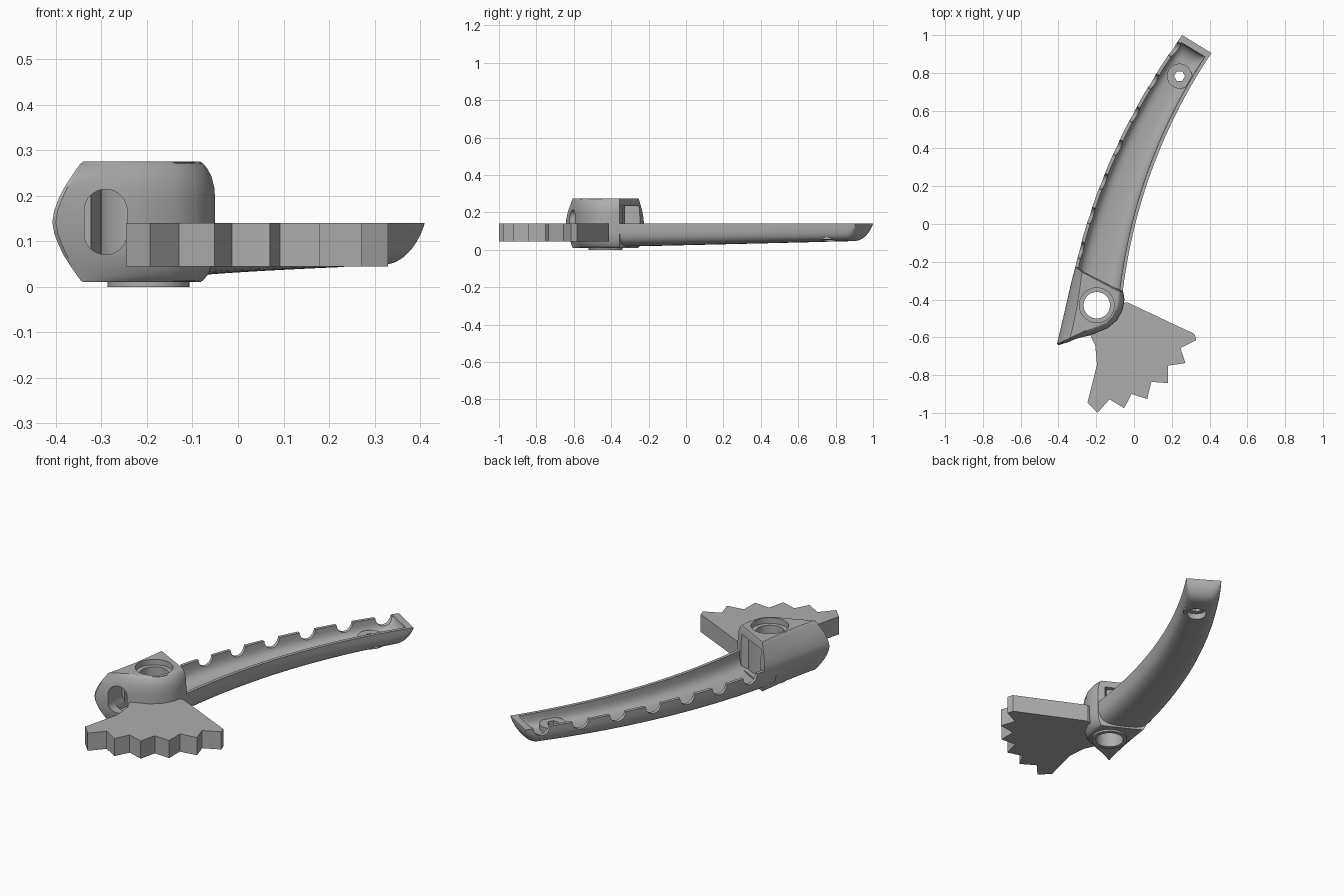
import bpy, bmesh, math
from mathutils import Vector

if "Cube" in bpy.data.objects:
    bpy.data.objects.remove(bpy.data.objects["Cube"])

RIM, PIVOT, PEG = 0.14, (-0.197, -0.43), (0.241, 0.783)

grey = bpy.data.materials.new("plain_grey")
grey.use_nodes = True
grey.diffuse_color = (0.42, 0.42, 0.42, 1)
grey.node_tree.nodes["Principled BSDF"].inputs["Base Color"].default_value = (0.42, 0.42, 0.42, 1)


def loft(name, rings):
    """Closed solid through a list of equally long point rings."""
    bm = bmesh.new()
    vs = [[bm.verts.new(p) for p in ring] for ring in rings]
    n = len(vs[0])
    for a, b in zip(vs, vs[1:]):
        for i in range(n):
            j = (i + 1) % n
            bm.faces.new((a[i], a[j], b[j], b[i]))
    bm.faces.new(vs[0])
    bm.faces.new(vs[-1])
    bmesh.ops.recalc_face_normals(bm, faces=bm.faces)
    mesh = bpy.data.meshes.new(name)
    bm.to_mesh(mesh)
    bm.free()
    mesh.materials.append(grey)
    obj = bpy.data.objects.new(name, mesh)
    bpy.context.collection.objects.link(obj)
    return obj


def prism(name, outline, z0, z1):
    return loft(name, [[(x, y, z) for x, y in outline] for z in (z0, z1)])


def cylinder(name, centre, r, z0, z1, sides=48):
    ring = [(centre[0] + r * math.cos(k * math.tau / sides),
             centre[1] + r * math.sin(k * math.tau / sides)) for k in range(sides)]
    return prism(name, ring, z0, z1)


def cut(obj, *cutters):
    for c in cutters:
        m = obj.modifiers.new("cut", 'BOOLEAN')
        m.operation, m.solver, m.object = 'DIFFERENCE', 'EXACT', c
        bpy.context.view_layer.objects.active = obj
        bpy.ops.object.modifier_apply(modifier=m.name)
        bpy.data.objects.remove(c)


def bezier(p, t):
    a, b, c = (Vector(q) for q in p)
    return a * (1 - t) ** 2 + b * 2 * t * (1 - t) + c * t * t


# Curved handle edges
LEFT = ((-0.31, -0.225), (-0.165, 0.415), (0.255, 1.0))
RIGHT = ((-0.06, -0.36), (0.025, 0.33), (0.41, 0.905))


def trough(name, t0, t1, inset, floor, lift):
    """Round-bottomed bar along the handle, with a rounded tip."""
    rings, tip, steps = [], 0.055, 28
    ts = [t0 + (t1 - tip - t0) * k / steps for k in range(steps)]
    ts += [t1 - tip * (1 - math.sin(k * math.pi / 16)) for k in range(9)]
    for t in ts:
        l, r = bezier(LEFT, t), bezier(RIGHT, t)
        side = (r - l).normalized() * inset
        l, r = l + side, r - side
        f = min(1, (t1 - t) / tip)
        h = (RIM - 0.018 - 0.03 * t - floor) * max(0.05, math.sqrt(1 - (1 - f) ** 2))
        ring = []
        for k in range(25):
            c, s = math.cos(math.pi * k / 24), math.sin(math.pi * k / 24)
            u = 0.5 - 0.5 * math.copysign(abs(c) ** 0.6, c)
            p = l.lerp(r, u)
            ring.append((p.x, p.y, RIM - h * max(0, s) ** 0.6))
        if lift:
            ring = [(l.x, l.y, RIM + lift)] + ring + [(r.x, r.y, RIM + lift)]
        rings.append(ring)
    return loft(name, rings)


handle = trough("handle", -0.06, 1, 0, 0, 0)
cut(handle, trough("hollow", -0.14, 0.975, 0.018, 0.024, 0.1))

# Finger notches along the left rim
for k in range(7):
    t = 0.07 + k * 0.145
    p = bezier(LEFT, t)
    across = (bezier(RIGHT, t) - p).normalized()
    along = Vector((-across.y, across.x))
    rings = []
    for d in (-0.06, 0.075):
        ring = []
        for i in range(24):
            a = i * math.tau / 24
            q = p + across * d + along * 0.044 * math.cos(a)
            ring.append((q.x, q.y, RIM + 0.005 + 0.05 * math.sin(a)))
        rings.append(ring)
    cut(handle, loft("notch", rings))
cut(handle, cylinder("counterbore", PEG, 0.05, -0.1, 0.075))

# Screw peg near the handle tip
peg = cylinder("screw_peg", PEG, 0.066, 0.056, 0.098)
cut(peg, cylinder("counterbore", PEG, 0.05, -0.1, 0.075),
    cylinder("hex_hole", PEG, 0.029, -0.1, 0.3, 6))

# Head: outline point, its inward shift at top and bottom, and shift sharpness
HEAD = [(-0.31, -0.225, 0.035, -0.03, 1), (-0.335, -0.32, 0.05, -0.01, 1),
        (-0.362, -0.44, 0.06, 0, 1), (-0.39, -0.56, 0.065, 0.01, 1),
        (-0.408, -0.635, 0.068, 0.03, 1), (-0.4, -0.642, 0.065, 0.04, 1),
        (-0.3, -0.61, 0.03, 0.04, 2), (-0.22, -0.585, 0, 0.035, 3),
        (-0.14, -0.552, -0.01, 0.03, 3), (-0.09, -0.51, -0.025, 0.025, 3),
        (-0.06, -0.455, -0.035, 0.015, 3), (-0.05, -0.4, -0.035, 0, 3),
        (-0.058, -0.356, -0.025, 0, 3)]
half = [(0, 0), (0.025, 0.06), (0.05, 0.2), (0.075, 0.38),
        (0.1, 0.62), (0.118, 0.8), (0.128, 0.91), (0.1325, 1)]
levels = [(-h, f) for h, f in reversed(half[1:])] + half
head = loft("head", [[(x + dx * f ** e, y + dy * f ** e, 0.1425 + h)
                      for x, y, dx, dy, e in HEAD] for h, f in levels])

# Passage through the head, with a rounded slot at the front
passage = [(-0.25, -0.19), (-0.07, -0.28), (-0.09, -0.34), (-0.24, -0.45),
           (-0.245, -0.565), (-0.335, -0.565), (-0.305, -0.4), (-0.275, -0.26)]
slot = []
for k in range(24):
    a = (k + 0.5) * math.tau / 24
    slot.append((-0.291 + 0.047 * math.cos(a),
                 0.1425 + math.copysign(0.025, math.sin(a)) + 0.047 * math.sin(a)))
cut(head, prism("passage", passage, 0.052, 0.235),
    loft("slot", [[(x, y, z) for x, z in slot] for y in (-0.75, -0.5)]))

# Pivot boss and lower collar share one stepped bore with the head
boss = cylinder("pivot_boss", PIVOT, 0.105, 0.012, 0.273)
collar = cylinder("lower_collar", PIVOT, 0.09, 0, 0.03)
for part in (head, boss, collar, handle):
    cut(part, cylinder("bore", PIVOT, 0.07, -0.1, 0.4))
for part in (head, boss):
    cut(part, cylinder("recess", PIVOT, 0.092, 0.245, 0.4))

# Toothed sector plate
TEETH = [(-0.07, -0.42), (-0.035, -0.415), (0.32, -0.582), (0.33, -0.615),
         (0.246, -0.656), (0.272, -0.736), (0.18, -0.75), (0.18, -0.842),
         (0.092, -0.836), (0.07, -0.926), (-0.013, -0.9), (-0.052, -0.975),
         (-0.13, -0.928), (-0.193, -1.0), (-0.246, -0.945), (-0.196, -0.745),
         (-0.205, -0.645), (-0.235, -0.58), (-0.2, -0.555)]
sector = prism("toothed_sector", TEETH, 0.045, RIM)

# Smooth shading with sharp edges kept
for part in (handle, peg, head, boss, collar, sector):
    bpy.ops.object.select_all(action='DESELECT')
    part.select_set(True)
    bpy.context.view_layer.objects.active = part
    bpy.ops.object.shade_smooth_by_angle(angle=math.radians(32))
